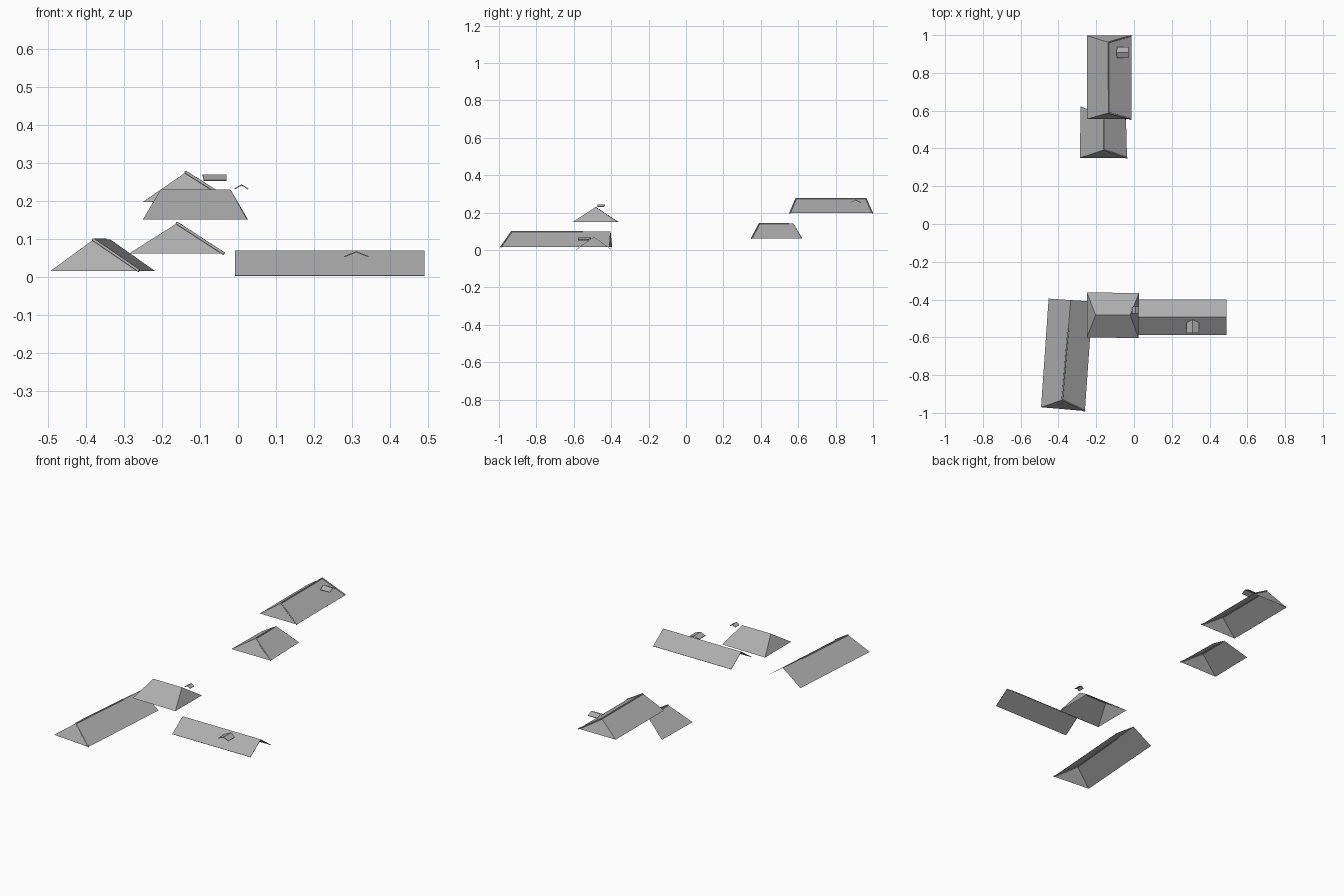
import bpy
from mathutils import Vector

if "Cube" in bpy.data.objects:
    bpy.data.objects.remove(bpy.data.objects["Cube"])

tile = bpy.data.materials.new("roof_tile")
tile.diffuse_color = (.42, .42, .42, 1)
tile.use_nodes = True
tile.node_tree.nodes["Principled BSDF"].inputs["Base Color"].default_value = tile.diffuse_color


def add(name, data):
    data.materials.append(tile)
    ob = bpy.data.objects.new(name, data)
    bpy.context.collection.objects.link(ob)
    return ob


def mesh(name, verts, faces, thick=0):
    me = bpy.data.meshes.new(name)
    me.from_pydata(verts, [], faces)
    me.update()
    ob = add(name, me)
    if thick:
        ob.modifiers.new("thickness", 'SOLIDIFY').thickness = thick
    return ob


def roof(name, eaves, ridge, z0, z1, hip_start, hip_end, thick=0):
    """eaves: start-left, start-right, end-right, end-left; ridge: start, end."""
    verts = [(x, y, z0) for x, y in eaves] + [(x, y, z1) for x, y in ridge]
    faces = [(1, 2, 5, 4), (3, 0, 4, 5)]
    if hip_start:
        faces.append((0, 1, 4))
    if hip_end:
        faces.append((2, 3, 5))
    mesh(name, verts, faces, thick)
    return [Vector(v) for v in verts]


def trim(name, lines, r=0.004):
    """Six-sided capping bars along ridge and hips."""
    cu = bpy.data.curves.new(name, 'CURVE')
    cu.dimensions = '3D'
    cu.bevel_depth = r
    cu.bevel_resolution = 1
    cu.use_fill_caps = True
    for a, b in lines:
        sp = cu.splines.new('POLY')
        sp.points.add(1)
        for p, co in zip(sp.points, (a, b)):
            p.co = (*co, 1)
    add(name, cu)


def dormer(name, front, axis, half, length, back, z0, z1):
    """Small open gable roof; its ridge runs 'back' past the eaves."""
    f, d = Vector(front), Vector(axis)
    s = Vector((d.y, -d.x))
    pts = [(f - s * half, z0), (f, z1), (f + s * half, z0),
           (f + s * half + d * length, z0), (f + d * (length + back), z1),
           (f - s * half + d * length, z0)]
    mesh(name, [(p.x, p.y, z) for p, z in pts], [(1, 0, 5, 4), (2, 1, 4, 3)], .003)


# right wing: plain gable, open at both ends
roof("right_wing_roof", [(-.008, -.4), (-.008, -.587), (.49, -.587), (.49, -.4)],
     [(-.008, -.492), (.49, -.492)], .004, .07, False, False, .002)
dormer("right_wing_dormer", (.311, -.577), (0, 1), .031, .055, .015, .052, .064)

# corner block: hipped on all sides
roof("corner_roof", [(-.25, -.362), (-.25, -.6), (.024, -.604), (.026, -.366)],
     [(-.203, -.482), (-.02, -.482)], .151, .23, True, True)
dormer("corner_dormer", (.009, -.474), (0, 1), .017, .035, .005, .23, .24)

# left wing: slightly turned, hipped at the front
v = roof("left_wing_roof", [(-.492, -.97), (-.26, -.99), (-.219, -.41), (-.452, -.395)],
         [(-.38, -.932), (-.335, -.403)], .016, .098, True, False)
trim("left_wing_caps", [(v[1], v[4]), (v[4], v[4].lerp(v[5], .72))])

# rear lower roof: hipped at the front, cut slanting at the back
v = roof("rear_low_roof", [(-.287, .35), (-.037, .35), (-.044, .62), (-.282, .622)],
         [(-.16, .392), (-.16, .575)], .061, .141, True, False)
trim("rear_low_caps", [(v[1], v[4]), (v[4], v[4].lerp(v[5], .87))])

# rear upper roof: hipped at both ends
v = roof("rear_high_roof", [(-.25, .555), (-.014, .555), (-.014, .997), (-.25, .997)],
         [(-.137, .588), (-.137, .962)], .197, .275, True, True)
trim("rear_high_caps", [(v[1], v[4]), (v[2], v[5]), (v[4], v[5])])
dormer("rear_high_dormer", (-.03, .907), (-1, 0), .028, .06, .003, .252, .266)
